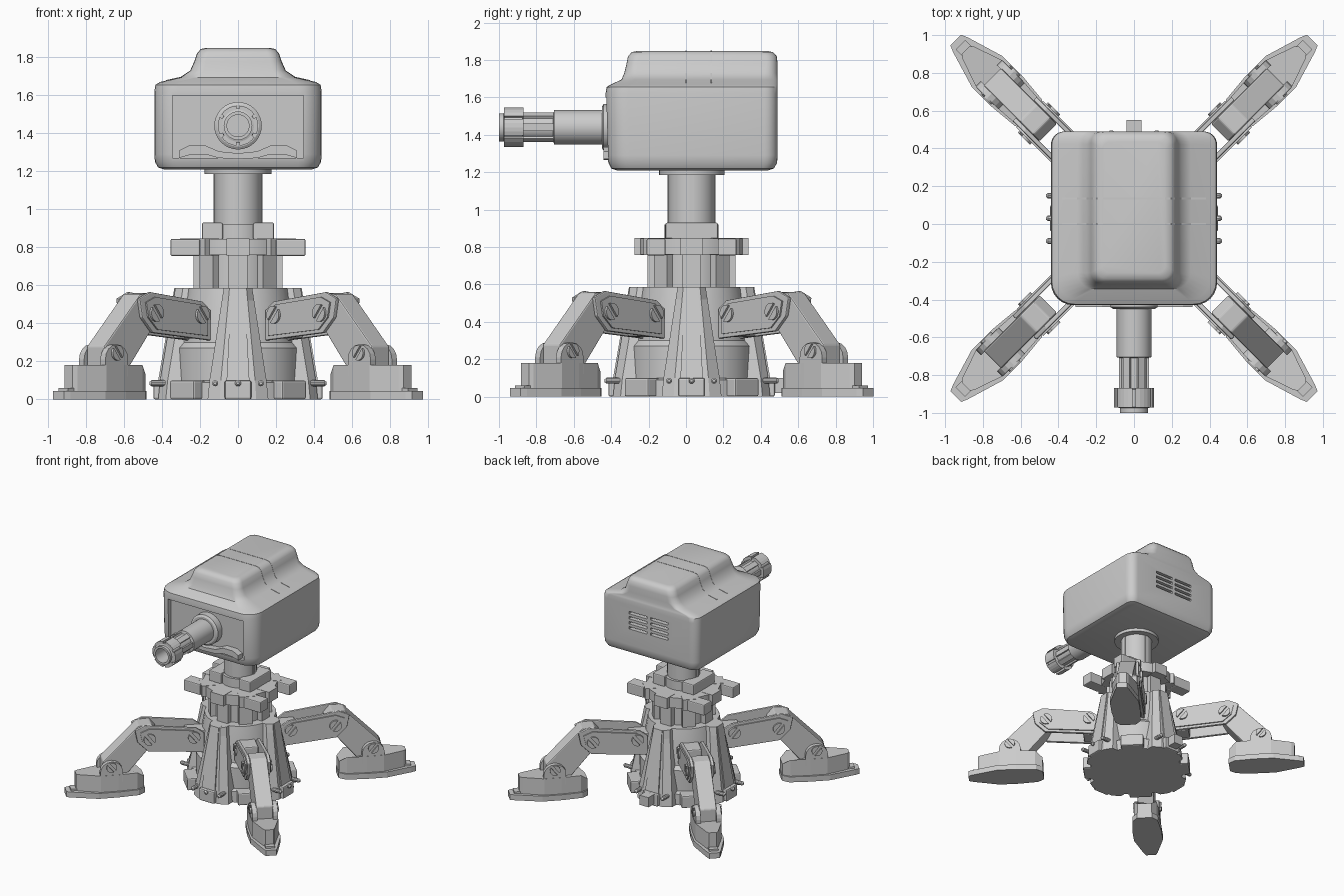
import bpy, bmesh, math
from math import sin, cos, pi, radians
from mathutils import Matrix, Vector

if "Cube" in bpy.data.objects:
    bpy.data.objects.remove(bpy.data.objects["Cube"])

grey = bpy.data.materials.new("light grey metal")
grey.use_nodes = True
grey.diffuse_color = (0.6, 0.6, 0.6, 1)
grey.node_tree.nodes["Principled BSDF"].inputs["Base Color"].default_value = (0.6, 0.6, 0.6, 1)

HUB = Matrix.Translation((0, 0.03, 0))
QUARTERS = [radians(a) for a in (0, 90, 180, 270)]


def around(angle):
    return HUB @ Matrix.Rotation(angle, 4, 'Z')


def loft(name, rings, matrix=Matrix(), smooth=None, bevel=0):
    """Closed skin through rings of points, with capped ends."""
    bm = bmesh.new()
    loops = [[bm.verts.new(matrix @ Vector(p)) for p in ring] for ring in rings]
    n = len(loops[0])
    for a, b in zip(loops, loops[1:]):
        for i in range(n):
            j = (i + 1) % n
            bm.faces.new((a[i], a[j], b[j], b[i]))
    bm.faces.new(loops[0][::-1])
    bm.faces.new(loops[-1])
    bmesh.ops.recalc_face_normals(bm, faces=bm.faces)
    mesh = bpy.data.meshes.new(name)
    bm.to_mesh(mesh)
    bm.free()
    mesh.materials.append(grey)
    ob = bpy.data.objects.new(name, mesh)
    bpy.context.collection.objects.link(ob)
    if bevel:
        mod = ob.modifiers.new("soft edges", 'BEVEL')
        mod.width, mod.segments = bevel, 2
    if smooth:
        bpy.context.view_layer.objects.active = ob
        bpy.ops.object.select_all(action='DESELECT')
        ob.select_set(True)
        bpy.ops.object.shade_smooth_by_angle(angle=radians(smooth))
    return ob


def prism(name, outline, y0, y1, matrix=Matrix(), bevel=0):
    """Outline in (x, z) pushed along y."""
    return loft(name, [[(x, y, z) for x, z in outline] for y in (y0, y1)], matrix, bevel=bevel)


def box(name, lo, hi, matrix=Matrix(), bevel=0):
    outline = [(lo[0], lo[2]), (hi[0], lo[2]), (hi[0], hi[2]), (lo[0], hi[2])]
    return prism(name, outline, lo[1], hi[1], matrix, bevel)


def lathe(name, profile, matrix=HUB, n=32, smooth=30):
    """Profile of (radius, height) turned around z."""
    turns = [2 * pi * i / n for i in range(n)]
    return loft(name, [[(r * cos(t), r * sin(t), z) for t in turns] for r, z in profile],
                matrix, smooth)


def plan(half, z):
    """Mirror a half outline (x, half width) into a ring at height z."""
    return [(x, w, z) for x, w in half] + [(x, -w, z) for x, w in reversed(half)]


def bolt(name, x, z, y, side, size, matrix):
    """Slotted screw head made of two half discs."""
    for flip in (0, pi):
        arc = [flip + radians(15 + 15 * i) for i in range(11)]
        pts = [(x + size * cos(a + 0.9), z + size * sin(a + 0.9)) for a in arc]
        prism(name, pts, side * y, side * (y + 0.018), matrix)


# Base: core, buttresses and skirt
lathe("base_core", [(0.37, 0), (0.37, 0.09), (0.335, 0.1), (0.335, 0.27), (0.31, 0.3),
                    (0.3, 0.42), (0.27, 0.585)], n=24)
for a in QUARTERS:
    m = around(a)
    loft("buttress", [plan([(0.2, w), (x - 0.04, w), (x, w * 0.6)], z)
                      for z, x, w in ((0, 0.42, 0.16), (0.1, 0.41, 0.15), (0.52, 0.34, 0.085), (0.585, 0.33, 0.075))], m)
    loft("buttress_rib", [plan([(0.2, w), (x, w)], z)
                          for z, x, w in ((0, 0.43, 0.06), (0.1, 0.42, 0.06), (0.585, 0.335, 0.035))], m)
    box("skirt_tab", (0.3, -0.07, 0), (0.445, 0.07, 0.1), m, 0.01)
    box("diagonal_skirt_tab", (0.3, -0.09, 0), (0.42, 0.09, 0.1), around(a + pi / 4), 0.01)
    for y in (-0.12, 0, 0.12):
        lathe("skirt_bolt", [(0.016, 0.38), (0.016, 0.455), (0.008, 0.465)],
              m @ Matrix.Translation((0, y, 0.085)) @ Matrix.Rotation(pi / 2, 4, 'Y'), 10)
box("rear_socket", (-0.04, 0.35, 0.02), (0.04, 0.55, 0.1))

# Swivel: ribbed drum, toothed ring, collar and column
lathe("swivel_drum", [(0.2, 0.57), (0.2, 0.77)], n=24)
lathe("swivel_ring", [(0.28, 0.76), (0.28, 0.845)], n=24)
for i in range(8):
    m = around(i * pi / 4)
    box("drum_rib", (0.15, -0.05, 0.57), (0.235, 0.05, 0.765), m)
    box("ring_tooth", (0.2, -0.06, 0.758), (0.305, 0.06, 0.847), m)
for s in (-1, 1):
    m = around(0 if s > 0 else pi)
    for y in (-1, 1):
        box("ring_lug", (0.2, y * 0.19 - 0.05, 0.755), (0.355, y * 0.19 + 0.05, 0.845), m, 0.008)
    box("collar_block", (0.08, -0.14, 0.84), (0.19, 0.14, 0.93), m, 0.008)
lathe("collar", [(0.145, 0.84), (0.145, 0.92)])
lathe("column", [(0.124, 0.84), (0.124, 1.22)])
lathe("column_flange", [(0.175, 1.185), (0.175, 1.22)])
for a in QUARTERS:
    box("column_key", (0.1, -0.012, 0.93), (0.128, 0.012, 1.19), around(a))

# Four folding legs
arm = [(0.29, 0.31), (0.29, 0.47), (0.35, 0.515), (0.74, 0.565), (0.82, 0.53), (0.8, 0.43), (0.72, 0.35)]
inset = [(0.54 + (x - 0.54) * 0.86, 0.435 + (z - 0.435) * 0.8) for x, z in arm]
shin = [(0.64, 0.5), (0.69, 0.56), (0.79, 0.555), (1.06, 0.28), (1.06, 0.16), (0.88, 0.16), (0.72, 0.35)]
cheek = [(0.915, 0.12)] + [(1.0 + 0.085 * cos(t), 0.21 + 0.08 * sin(t))
                           for t in [pi - pi * i / 8 for i in range(9)]] + [(1.085, 0.12)]
sole = [(0.74, 0.06), (0.79, 0.1), (0.95, 0.115), (1.1, 0.115), (1.3, 0.055), (1.335, 0.04)]
shoe = [(0.745, 0.055), (0.8, 0.09), (0.95, 0.1), (1.08, 0.1), (1.24, 0.045), (1.26, 0.03)]
for a in QUARTERS:
    m = around(a + pi / 4)
    box("shoulder_block", (0.2, -0.065, 0.32), (0.42, 0.065, 0.48), m, 0.01)
    prism("lower_leg", shin, -0.065, 0.065, m, 0.008)
    loft("foot_sole", [plan(sole, 0), plan(sole, 0.045)], m)
    loft("foot_shoe", [plan(shoe, 0.03),
                       [(x, y, 0.135 if x < 0.78 else 0.18) for x, y, z in plan(shoe, 0)]], m)
    box("toe_grip", (1.22, -0.035, 0), (1.3, 0.035, 0.06), m)
    for s in (-1, 1):
        prism("arm_plate", arm, s * 0.066, s * 0.09, m, 0.006)
        prism("arm_plate_pad", inset, s * 0.085, s * 0.1, m)
        prism("ankle_cheek", cheek, s * 0.06, s * 0.098, m)
        bolt("shoulder_bolt", 0.37, 0.445, 0.095, s, 0.046, m)
        bolt("knee_bolt", 0.71, 0.455, 0.095, s, 0.046, m)
        bolt("ankle_bolt", 1.0, 0.245, 0.093, s, 0.04, m)

# Head shell: rounded sections rising from the belly to the raised spine


def section(half, front, back, z, rf, rb):
    pts = []
    for sx, cy, r, start in ((1, back - rb, rb, 0), (-1, back - rb, rb, 90),
                             (-1, front + rf, rf, 180), (1, front + rf, rf, 270)):
        for i in range(7):
            t = radians(start + 15 * i)
            pts.append((sx * (half - r) + r * cos(t), cy + r * sin(t), z))
    return pts


head = loft("head_shell", [section(*s) for s in (
    (0.39, -0.37, 0.44, 1.21, 0.09, 0.05), (0.42, -0.4, 0.47, 1.22, 0.11, 0.06),
    (0.437, -0.415, 0.487, 1.25, 0.12, 0.07), (0.44, -0.42, 0.49, 1.29, 0.12, 0.07),
    (0.44, -0.43, 0.49, 1.62, 0.12, 0.07), (0.435, -0.425, 0.49, 1.655, 0.12, 0.07),
    (0.41, -0.4, 0.49, 1.67, 0.12, 0.07), (0.3, -0.345, 0.49, 1.695, 0.09, 0.07),
    (0.25, -0.33, 0.49, 1.73, 0.07, 0.07), (0.228, -0.318, 0.49, 1.78, 0.06, 0.06),
    (0.215, -0.31, 0.485, 1.82, 0.06, 0.06), (0.195, -0.29, 0.465, 1.842, 0.05, 0.05),
    (0.165, -0.26, 0.435, 1.848, 0.04, 0.04))], smooth=40)


def cut(lo, hi):
    cutter = box("head_cutter", lo, hi)
    cutter.hide_render = True
    cutter.hide_set(True)
    cutter.display_type = 'WIRE'
    mod = head.modifiers.new("cut", 'BOOLEAN')
    mod.operation, mod.solver, mod.object = 'DIFFERENCE', 'EXACT', cutter


# Face recess, roof seams and rear vents
cut((-0.345, -0.6, 1.27), (0.345, -0.385, 1.6))
for s in (-1, 1):
    for row in range(4):
        z = 1.42 + row * 0.042
        x = sorted((s * 0.015, s * 0.18))
        cut((x[0], 0.45, z), (x[1], 0.6, z + 0.02))
for y in (0.0, 0.135):
    seam = [p for p in section(0.24, -0.2, 0.2, 0, 0.05, 0.05)]
    for s in (-1, 1):
        path = [(0.0, 1.849), (0.165, 1.849), (0.195, 1.843), (0.216, 1.82), (0.229, 1.78),
                (0.251, 1.73), (0.301, 1.696), (0.38, 1.679)]
        outer = [(s * x, z + 0.001) for x, z in path]
        inner = [(s * x, z - 0.006) for x, z in reversed(path)]
        prism("roof_seam", outer + inner, y - 0.004, y + 0.004)

# Wavy lip under the gun
lip_top = [(0.31, 1.31), (0.26, 1.335), (0.17, 1.335), (0.1, 1.305), (0, 1.295)]
lip_low = [(0, 1.265), (0.1, 1.27), (0.17, 1.29), (0.26, 1.285), (0.31, 1.27)]
half = lip_top + lip_low
for s in (-1, 1):
    prism("face_lip", [(s * x, z) for x, z in half], -0.44, -0.37)

# Gun barrel, pointing forward
gun = Matrix.Translation((0, 0, 1.44)) @ Matrix.Rotation(pi / 2, 4, 'X')
lathe("gun_mount", [(0.125, 0.37), (0.125, 0.44), (0.11, 0.45)], gun)
lathe("gun_barrel", [(0.092, 0.38), (0.092, 0.705), (0.07, 0.71), (0.07, 0.87), (0.09, 0.875),
                     (0.09, 0.97), (0.075, 0.975), (0.075, 1.0), (0.058, 1.0), (0.058, 0.8)], gun)
for i in range(6):
    spin = gun @ Matrix.Rotation(i * pi / 3, 4, 'Z')
    box("barrel_rail", (0.06, -0.02, 0.7), (0.08, 0.02, 0.88), spin)
    wedge = [radians(a) for a in (-25, -12, 0, 12, 25)]
    ring = [(0.106 * cos(t), 0.106 * sin(t)) for t in wedge] + [(0.08 * cos(t), 0.08 * sin(t)) for t in reversed(wedge)]
    loft("muzzle_segment", [[(x, y, z) for x, y in ring] for z in (0.868, 0.972)], spin)
